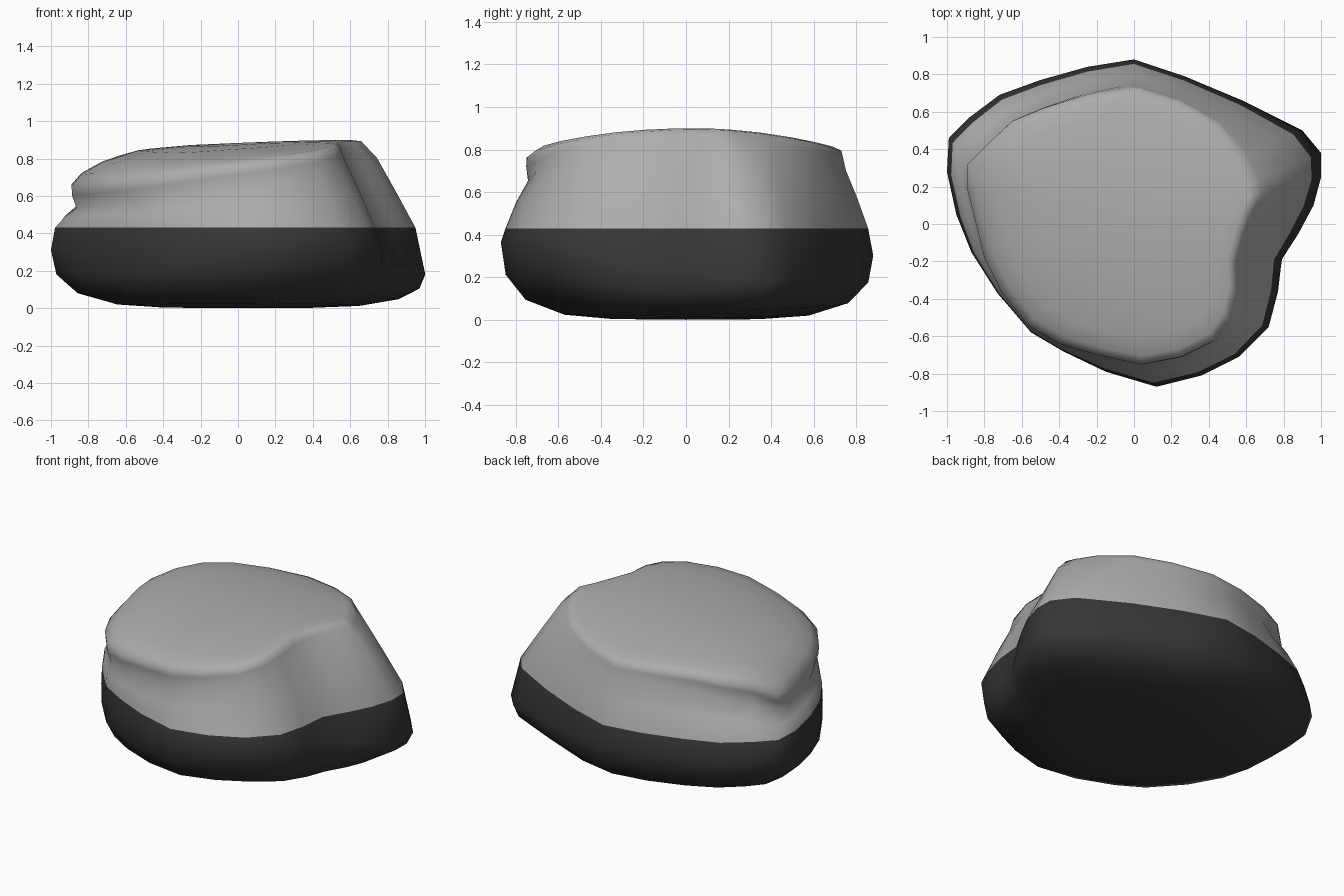
import bpy
import bmesh
import math
from mathutils import Vector

default_cube = bpy.data.objects.get("Cube")
if default_cube:
    bpy.data.objects.remove(default_cube)


def flat_material(name, colour):
    material = bpy.data.materials.new(name)
    material.use_nodes = True
    material.diffuse_color = colour
    shader = next(n for n in material.node_tree.nodes if n.type == "BSDF_PRINCIPLED")
    shader.inputs["Base Color"].default_value = colour
    shader.inputs["Roughness"].default_value = 0.9
    return material


# Widest outline of the boulder, paired with the outline of its upper rim
BASE = [(1, .38), (.9, .5), (.58, .66), (.27, .79), (0, .88), (-.25, .84),
        (-.5, .77), (-.72, .69), (-.88, .57), (-.99, .46), (-1, .28),
        (-.95, .05), (-.87, -.15), (-.73, -.37), (-.55, -.58), (-.38, -.68),
        (-.15, -.79), (.12, -.87), (.36, -.81), (.56, -.71), (.72, -.55),
        (.77, -.36), (.79, -.19), (.88, -.05), (.96, .1), (1, .25)]
RIM = [(.64, .22), (.58, .36), (.45, .53), (.25, .65), (0, .73), (-.25, .69),
       (-.48, .62), (-.65, .55), (-.78, .43), (-.89, .32), (-.89, .18),
       (-.84, -.02), (-.8, -.18), (-.71, -.36), (-.57, -.54), (-.4, -.64),
       (-.2, -.7), (.04, -.75), (.25, -.71), (.43, -.62), (.51, -.5),
       (.54, -.35), (.53, -.2), (.57, -.05), (.61, .06), (.66, .16)]
WATERLINE = .43


def top_height(p):
    """Domed top that droops to the right and to the front right corner."""
    side = max(-p.x, 0)
    corner = max(-p.x - p.y - .3, 0)
    dent = .015 * math.exp(-8 * ((p.x + .1) ** 2 + (p.y + .15) ** 2))
    return (.895 + .01 * p.x - .05 * side - .25 * side ** 4 - .17 * p.y ** 2
            + .09 * side * max(p.y, 0) - .12 * corner ** 2 - dent)


def column(base, rim):
    """One vertical strip of points, from the underside up to the top."""
    base, rim = Vector(base), Vector(rim)
    groove = min(1, max(0, .45 - .6 * rim.x - .3 * rim.y))
    points = []

    def add(p, z):
        points.append((p.x, p.y, z))

    # Rounded underside: an oval that grows into the outline, low on the left
    # and cut higher towards the front
    angle = math.atan2(base.y, base.x)
    oval = Vector((math.cos(angle), .87 * math.sin(angle)))
    squash = (1 - .5 * max(base.x + .4 * base.y - .3, 0)
              + .45 * max(base.x - base.y - .9, 0) + .2 * max(-base.y - .2, 0))
    for scale, blend, z in ((.4, .8, .003), (.66, .65, .02), (.87, .4, .08),
                            (.975, .12, .18), (1, 0, .31)):
        add(base.lerp(oval, blend) * scale, z * squash)

    # Sloping side with a groove tucked under the rim
    lip = top_height(rim) - .02 * groove
    neck = lip - .09 - .035 * groove
    add(base.lerp(rim, .15 + .05 * groove), WATERLINE)
    add(base.lerp(rim, .48 + .15 * groove) * (1 - .005 * groove),
        WATERLINE + (neck - WATERLINE) * .55)
    add(base.lerp(rim, .76 + .24 * groove) * (1 - .035 * groove), neck)
    add(base.lerp(rim, .92 + .08 * groove) * (1 - .005 * groove),
        lip - .035 - .02 * groove)
    add(rim, lip - .005)

    # Top surface, drawn in towards the middle
    for scale in (.94, .82, .6, .3):
        add(rim * scale, top_height(rim * scale))
    return points


# Loft the strips into a closed boulder
bm = bmesh.new()
columns = [[bm.verts.new(p) for p in column(b, r)] for b, r in zip(BASE, RIM)]
bottom = bm.verts.new((0, 0, 0))
crown = bm.verts.new((0, 0, top_height(Vector((0, 0)))))
for here, after in zip(columns, columns[1:] + columns[:1]):
    bm.faces.new((bottom, after[0], here[0]))
    bm.faces.new((crown, here[-1], after[-1]))
    for i in range(len(here) - 1):
        bm.faces.new((here[i], after[i], after[i + 1], here[i + 1]))
bmesh.ops.recalc_face_normals(bm, faces=bm.faces)

# Dark stone below the line, pale stone above it
for face in bm.faces:
    face.material_index = int(face.calc_center_median().z < WATERLINE)

mesh = bpy.data.meshes.new("boulder")
bm.to_mesh(mesh)
bm.free()
mesh.materials.append(flat_material("pale grey stone", (.42, .42, .42, 1)))
mesh.materials.append(flat_material("dark wet stone", (.037, .037, .037, 1)))
boulder = bpy.data.objects.new("boulder", mesh)
bpy.context.collection.objects.link(boulder)
bpy.context.view_layer.objects.active = boulder
boulder.select_set(True)
bpy.ops.object.shade_smooth_by_angle(angle=math.radians(75))
